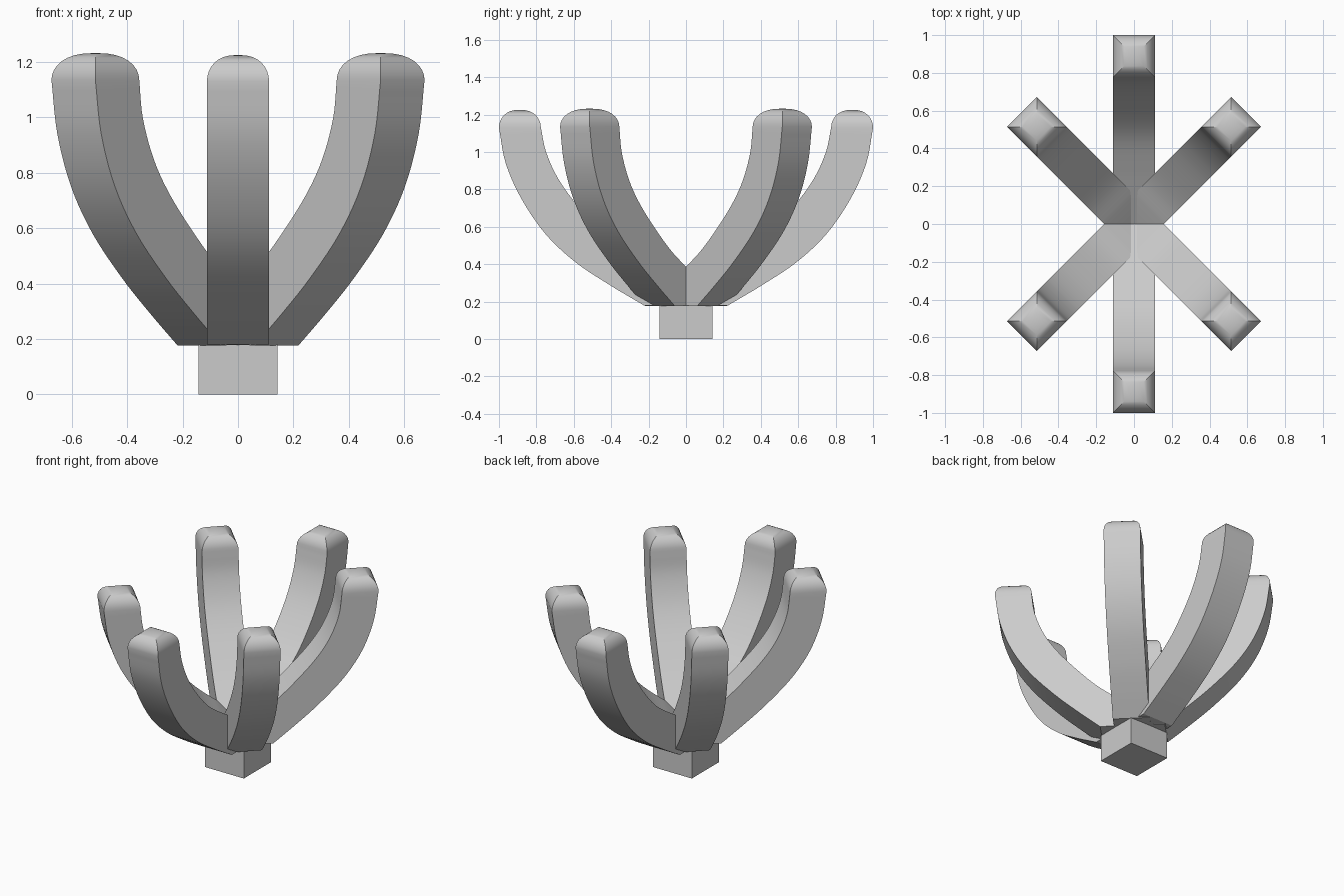
import bpy, bmesh, math
from mathutils import Vector

if "Cube" in bpy.data.objects:
    bpy.data.objects.remove(bpy.data.objects["Cube"])

W = 0.112  # half width of every arm


def smooth_path(pts, steps=5):
    """Catmull-Rom through 4-value sections."""
    p = [Vector(q) for q in pts]
    p = [2 * p[0] - p[1]] + p + [2 * p[-1] - p[-2]]
    out = []
    for i in range(1, len(p) - 2):
        a, b, c, d = p[i - 1:i + 3]
        for k in range(steps):
            t = k / steps
            out.append(0.5 * (2 * b + (c - a) * t + (2 * a - 5 * b + 4 * c - d) * t * t
                              + (3 * b - a - 3 * c + d) * t ** 3))
    return out + [p[-2]]


def arm(name, angle, root, sections, cap_z):
    """Square arm swept outward along local x, closed by a pillowed cap."""
    bm = bmesh.new()
    rings = []
    for ro, zo, ri, zi in [Vector(root)] + smooth_path(sections):
        rings.append([bm.verts.new(v) for v in
                      ((ro, -W, zo), (ro, W, zo), (ri, W, zi), (ri, -W, zi))])
    # cap: shrinking square rings following a rounded outline
    centre = (sections[-1][0] + sections[-1][2]) / 2
    base = sections[-1][1]
    for k in range(1, 8):
        a = k / 8 * math.pi / 2
        h = W * math.cos(a) ** 0.8
        z = base + (cap_z - base) * math.sin(a)
        rings.append([bm.verts.new(v) for v in
                      ((centre + h, -h, z), (centre + h, h, z),
                       (centre - h, h, z), (centre - h, -h, z))])
    for a, b in zip(rings, rings[1:]):
        for i in range(4):
            j = (i + 1) % 4
            bm.faces.new((a[i], a[j], b[j], b[i]))
    tip = bm.verts.new((centre, 0, cap_z))
    for i in range(4):
        bm.faces.new((rings[-1][i], rings[-1][(i + 1) % 4], tip))
    bm.faces.new(rings[0][::-1])
    bmesh.ops.recalc_face_normals(bm, faces=bm.faces)
    me = bpy.data.meshes.new(name)
    bm.to_mesh(me)
    bm.free()
    ob = bpy.data.objects.new(name, me)
    bpy.context.collection.objects.link(ob)
    ob.rotation_euler.z = math.radians(angle)
    bpy.ops.object.select_all(action='DESELECT')
    ob.select_set(True)
    bpy.context.view_layer.objects.active = ob
    bpy.ops.object.shade_smooth_by_angle(angle=math.radians(30))


# sections: outer radius, outer z, inner radius, inner z
long_arm = [(.225, .18, .14, .385), (.41, .29, .29, .475), (.59, .41, .46, .59),
            (.75, .56, .585, .72), (.88, .75, .685, .86), (.964, .94, .748, 1.0),
            (1.0, 1.13, .776, 1.13)]
short_arm = [(.197, .177, .11, .385), (.34, .295, .222, .47), (.48, .42, .335, .58),
             (.63, .58, .455, .715), (.74, .75, .54, .845), (.81, .94, .597, .995),
             (.84, 1.135, .616, 1.135)]

# two long arms front and back, four short diagonal arms
for i, ang in enumerate((90, 270)):
    arm(f"long_arm_{i + 1}", ang, (0, .182, 0, .30), long_arm, 1.225)
for i, ang in enumerate((45, 135, 225, 315)):
    arm(f"diagonal_arm_{i + 1}", ang, (0, .18, 0, .29), short_arm, 1.232)

# square base stem
bpy.ops.mesh.primitive_cube_add(size=1, location=(0, 0, .0925))
stem = bpy.context.object
stem.name = "base_stem"
stem.scale = (.286, .286, .185)
